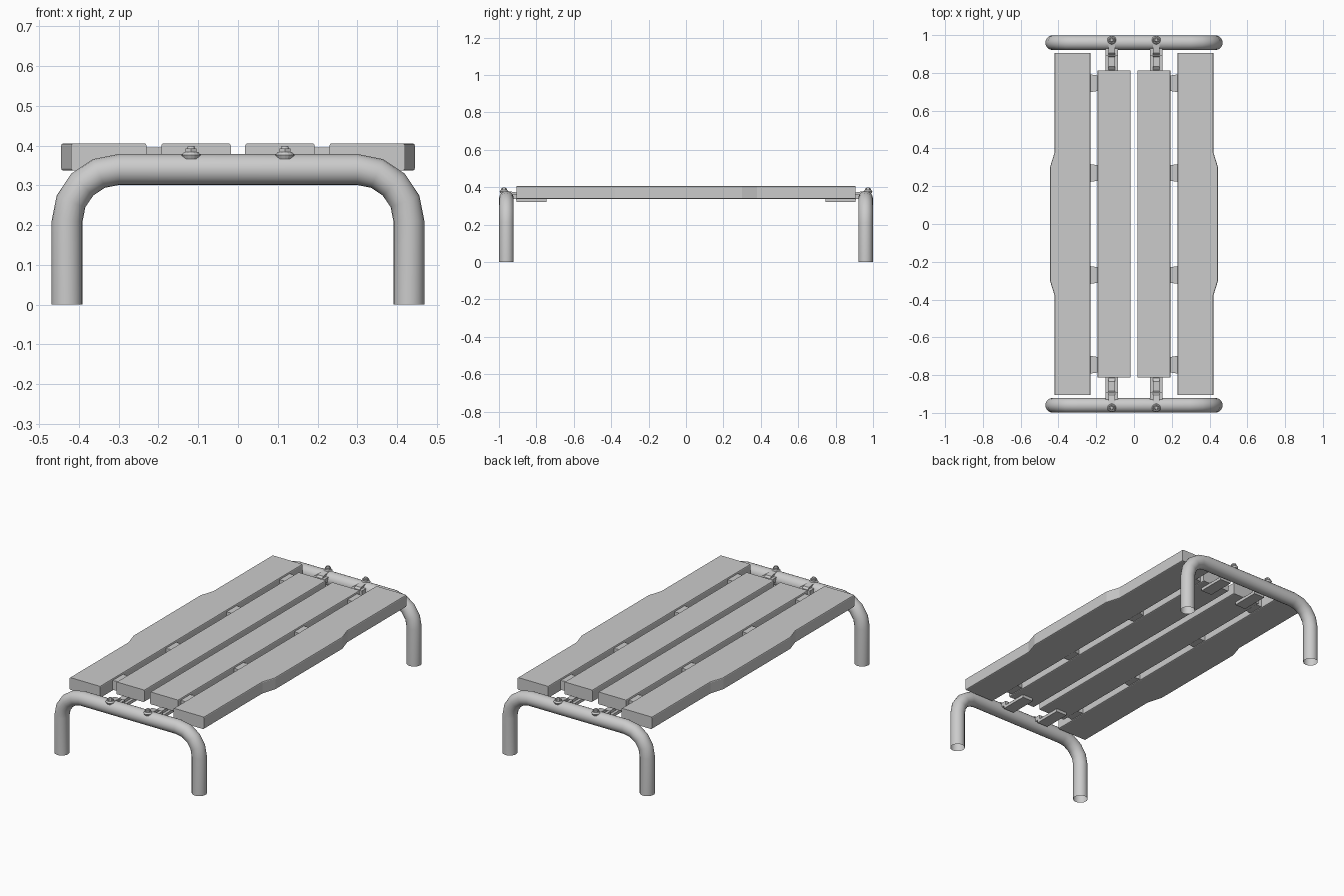
import bpy, bmesh, math
from mathutils import Vector

cube = bpy.data.objects.get("Cube")
if cube:
    bpy.data.objects.remove(cube)

grey = bpy.data.materials.new("plain_grey")
grey.use_nodes = True
grey.diffuse_color = (0.6, 0.6, 0.6, 1)
grey.node_tree.nodes["Principled BSDF"].inputs["Base Color"].default_value = (0.6, 0.6, 0.6, 1)


def finish(name, bm, smooth=False):
    bmesh.ops.recalc_face_normals(bm, faces=bm.faces)
    mesh = bpy.data.meshes.new(name)
    bm.to_mesh(mesh)
    bm.free()
    mesh.materials.append(grey)
    ob = bpy.data.objects.new(name, mesh)
    bpy.context.collection.objects.link(ob)
    if smooth:
        bpy.ops.object.select_all(action='DESELECT')
        ob.select_set(True)
        bpy.context.view_layer.objects.active = ob
        bpy.ops.object.shade_smooth_by_angle(angle=math.radians(40))
    return ob


def prism(name, outline, depth, bevel=0):
    """Extrude a closed outline of 3D points along a depth vector."""
    bm = bmesh.new()
    face = bm.faces.new([bm.verts.new(p) for p in outline])
    ext = bmesh.ops.extrude_face_region(bm, geom=[face])
    bmesh.ops.translate(bm, vec=Vector(depth),
                        verts=[v for v in ext["geom"] if isinstance(v, bmesh.types.BMVert)])
    if bevel:
        # Round only the long edges
        long_edges = [e for e in bm.edges
                      if abs(e.verts[0].co.y - e.verts[1].co.y) > 0.05]
        bmesh.ops.bevel(bm, geom=long_edges, offset=bevel, segments=2,
                        profile=0.5, affect='EDGES')
    return finish(name, bm)


def plan(name, points, z0, z1, bevel=0):
    return prism(name, [(x, y, z0) for x, y in points], (0, 0, z1 - z0), bevel)


def leg_frame(name, y):
    """Bent tube with open feet."""
    radius, bend, cx, cz, sides, steps = 0.039, 0.13, 0.30, 0.21, 20, 4
    path = [(cx + bend, 0, 0)]
    for i in range(steps + 1):
        a = math.pi / 2 * i / steps
        path.append((cx + bend * math.cos(a), cz + bend * math.sin(a), a))
    path += [(-x, z, math.pi - a) for x, z, a in reversed(path)]
    bm = bmesh.new()
    rings = []
    for x, z, a in path:
        ring = []
        for k in range(sides):
            t = 2 * math.pi * k / sides
            r = radius * math.cos(t)
            ring.append(bm.verts.new((x + r * math.cos(a), y + radius * math.sin(t),
                                      z + r * math.sin(a))))
        rings.append(ring)
    for p, q in zip(rings, rings[1:]):
        for k in range(sides):
            n = (k + 1) % sides
            bm.faces.new((p[k], p[n], q[n], q[k]))
    finish(name, bm, True)


def bolt(name, x, y):
    """Domed washer, hexagonal nut and stud tip."""
    bm = bmesh.new()
    for r1, r2, z0, z1, n in ((0.019, 0.024, 0.366, 0.376, 16), (0.024, 0.018, 0.376, 0.384, 16),
                              (0.016, 0.016, 0.384, 0.393, 6), (0.010, 0.008, 0.393, 0.399, 12)):
        made = bmesh.ops.create_cone(bm, cap_ends=True, segments=n, radius1=r1,
                                     radius2=r2, depth=z1 - z0)
        bmesh.ops.translate(bm, vec=(x, y, (z0 + z1) / 2), verts=made["verts"])
    finish(name, bm)


# Tubular end frames
leg_frame("front_leg_frame", -0.96)
leg_frame("back_leg_frame", 0.96)

for side, s in (("left", 1), ("right", -1)):
    # Outer slat, flared at the middle
    edge = [(0.42, -0.905), (0.42, -0.38), (0.445, -0.30),
            (0.445, 0.30), (0.42, 0.38), (0.42, 0.905)]
    outline = [(0.23, -0.905)] + edge + [(0.23, 0.905)]
    plan(side + "_outer_slat", [(s * x, y) for x, y in outline], 0.337, 0.406, 0.006)

    # Inner slat
    inner = [(0.018, -0.812), (0.193, -0.812), (0.193, 0.812), (0.018, 0.812)]
    plan(side + "_inner_slat", [(s * x, y) for x, y in inner], 0.337, 0.406, 0.006)

    # Tapered spacers between the slats
    for i, y in enumerate((-0.745, -0.27, 0.27, 0.745)):
        pts = [(0.185, y - 0.04), (0.24, y - 0.048), (0.24, y + 0.048), (0.185, y + 0.04)]
        plan(f"{side}_spacer_{i + 1}", [(s * x, v) for x, v in pts], 0.343, 0.396)

    for end, e in (("front", -1), ("back", 1)):
        label = f"{side}_{end}"
        cx = s * 0.118

        # Flat plate under the slat
        half = 0.034
        plate = [(-half, 0.745), (half, 0.745), (half, 0.905), (-half, 0.905)]
        plan(label + "_bracket_plate", [(cx + x, e * y) for x, y in plate], 0.32, 0.337)

        # Raised rib that climbs to the tube
        rib = [(0.815, 0.337), (0.835, 0.352), (0.885, 0.352), (0.905, 0.372),
               (0.975, 0.382), (0.975, 0.37), (0.915, 0.345), (0.905, 0.33), (0.815, 0.33)]
        prism(label + "_bracket_rib", [(cx - 0.018, e * y, z) for y, z in rib], (0.036, 0, 0))

        # Cross lug against the tube
        lug = [(-half, 0.89), (half, 0.89), (half, 0.928), (-half, 0.928)]
        plan(label + "_bracket_lug", [(cx + x, e * y) for x, y in lug], 0.337, 0.362)

        bolt(label + "_bolt", cx, e * 0.973)
